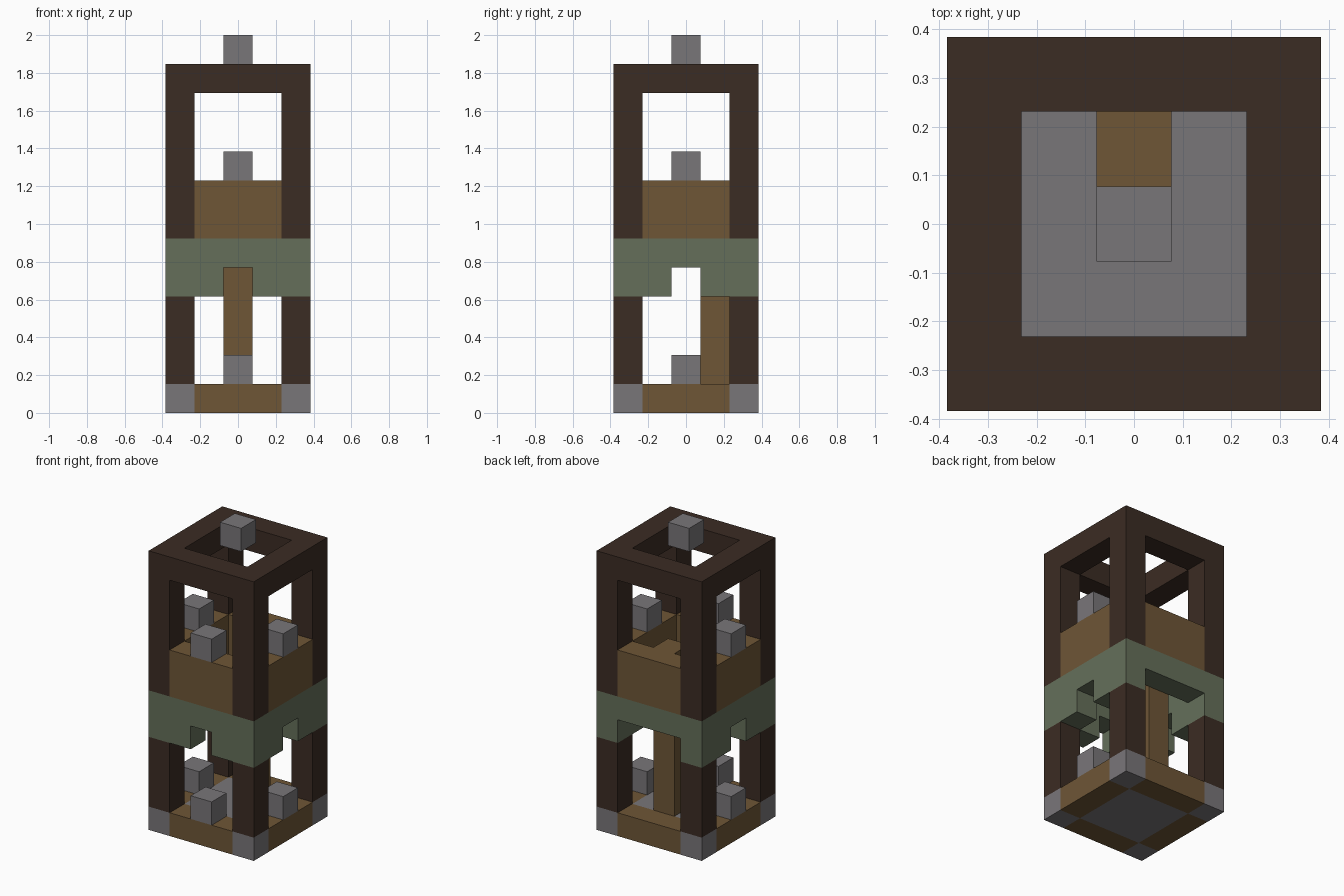
import bpy
import bmesh
from mathutils import Vector

cube = bpy.data.objects.get("Cube")
if cube:
    bpy.data.objects.remove(cube, do_unlink=True)

U = 2 / 13          # edge length of one block
N = 5               # blocks along each side of the tower


def material(name, colour):
    mat = bpy.data.materials.new(name)
    mat.use_nodes = True
    mat.diffuse_color = (*colour, 1)
    bsdf = mat.node_tree.nodes["Principled BSDF"]
    bsdf.inputs["Base Color"].default_value = (*colour, 1)
    bsdf.inputs["Roughness"].default_value = 0.9
    return mat


STONE = material("grey stone", (0.191, 0.181, 0.191))
PLANK = material("brown planks", (0.156, 0.093, 0.037))
LOG = material("dark log", (0.044, 0.025, 0.017))
GREEN = material("moss green", (0.130, 0.159, 0.102))


def part(name, mat, boxes):
    """One object made of boxes, each a pair of opposite corners in blocks."""
    bm = bmesh.new()
    for low, high in boxes:
        low, high = Vector(low), Vector(high)
        made = bmesh.ops.create_cube(bm, size=1)
        for v in made["verts"]:
            p = (low + high) / 2 + Vector(a * b for a, b in zip(v.co, high - low))
            v.co = (p - Vector((N / 2, N / 2, 0))) * U
    mesh = bpy.data.meshes.new(name)
    bm.to_mesh(mesh)
    bm.free()
    mesh.materials.append(mat)
    obj = bpy.data.objects.new(name, mesh)
    bpy.context.collection.objects.link(obj)
    return obj


def corners(z0, z1):
    return [((x, y, z0), (x + 1, y + 1, z1)) for x in (0, N - 1) for y in (0, N - 1)]


def sides(z0, z1):
    ends = [((1, y, z0), (N - 1, y + 1, z1)) for y in (0, N - 1)]
    flanks = [((x, 1, z0), (x + 1, N - 1, z1)) for x in (0, N - 1)]
    return ends + flanks


def merlons(z):
    # Middle of the front and of both flanks; the back stays open
    return [((x, y, z), (x + 1, y + 1, z + 1)) for x, y in ((2, 0), (0, 2), (4, 2))]


# Ground floor
part("floor_corners", STONE, corners(0, 1))
part("floor_centre", STONE, [((1, 1, 0), (4, 4, 1))])
part("floor_edging", PLANK, sides(0, 1))
part("lower_merlons", STONE, merlons(1))

# Lower posts and the green band with its hanging brackets
part("lower_posts", LOG, corners(1, 4))
part("band_ring", GREEN, corners(5, 6) + sides(5, 6))
brackets = [((x, 0, 4), (x + 1, 1, 5)) for x in (1, 3)]
brackets += [((x, y, 4), (x + 1, y + 1, 5)) for x in (0, 4) for y in (1, 3)]
part("band_brackets", GREEN, corners(4, 5) + brackets)

# Climbing column inside the back wall
part("climbing_column", PLANK, [((2, 3, 1), (3, 4, 8))])

# Upper parapet, posts and top frame
part("parapet_walls", PLANK, sides(6, 8))
part("upper_merlons", STONE, merlons(8))
part("upper_posts", LOG, corners(6, 11))
part("top_frame", LOG, corners(11, 12) + sides(11, 12))
part("top_block", STONE, [((2, 2, 12), (3, 3, 13))])
